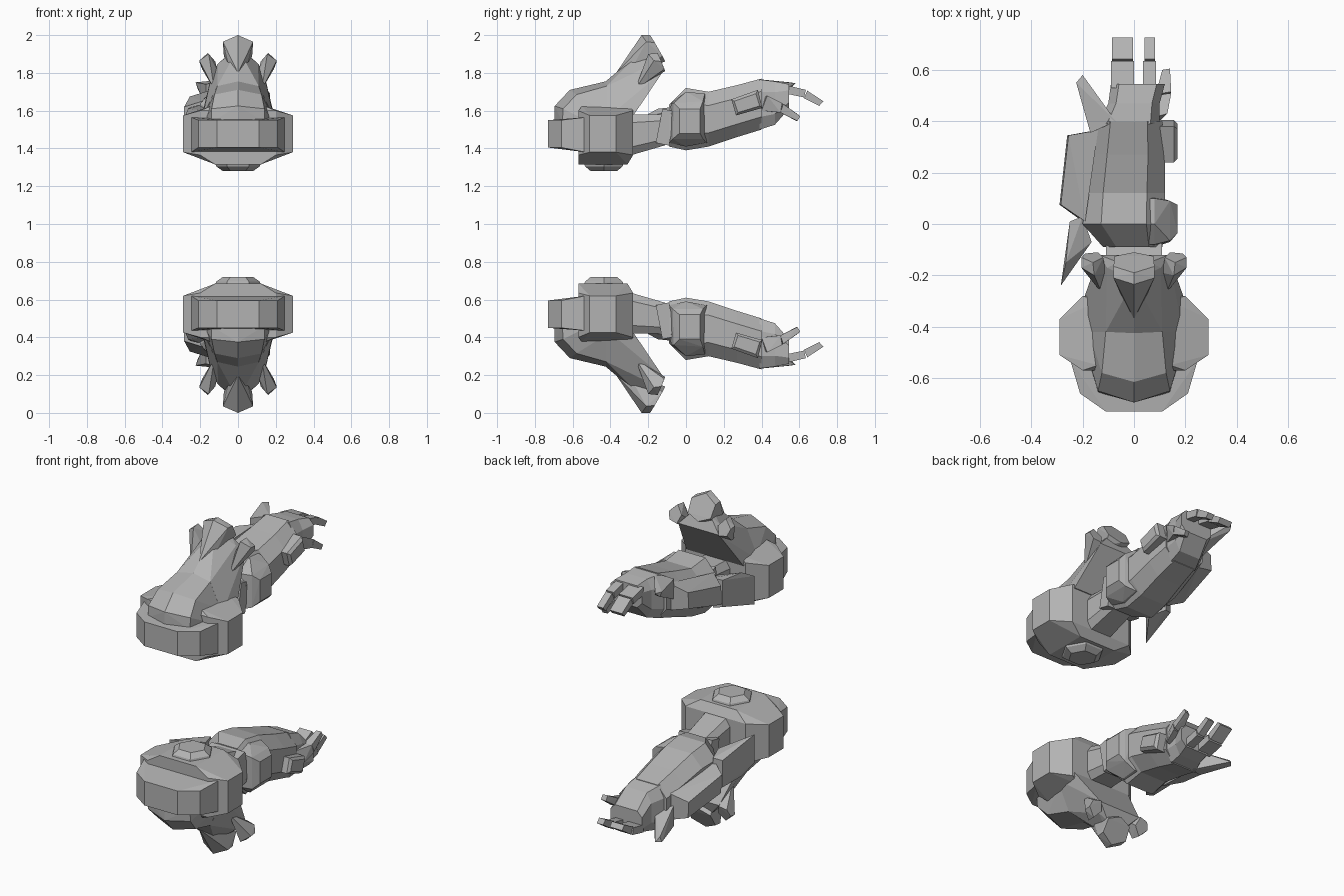
import bpy, bmesh, math

mat = bpy.data.materials.new("plain_grey")
mat.diffuse_color = (0.45, 0.45, 0.45, 1)


def finish(name, bm):
    """Make the part for the upper arm and its reflection for the lower arm."""
    bmesh.ops.recalc_face_normals(bm, faces=bm.faces)
    for prefix in ("upper_", "lower_"):
        me = bpy.data.meshes.new(prefix + name)
        bm.to_mesh(me)
        me.materials.append(mat)
        ob = bpy.data.objects.new(prefix + name, me)
        bpy.context.collection.objects.link(ob)
        for v in bm.verts:
            v.co.z = 2 - v.co.z
        bmesh.ops.reverse_faces(bm, faces=bm.faces)
    bm.free()


def hull(name, pts, sym=False):
    """Faceted solid around a few points, optionally symmetric in x."""
    pts = set(pts) | ({(-x, y, z) for x, y, z in pts} if sym else set())
    bm = bmesh.new()
    for p in sorted(pts):
        bm.verts.new(p)
    res = bmesh.ops.convex_hull(bm, input=bm.verts)
    junk = {g for g in res["geom_interior"] + res["geom_unused"] if isinstance(g, bmesh.types.BMVert)}
    bmesh.ops.delete(bm, geom=list(junk), context='VERTS')
    bmesh.ops.dissolve_limit(bm, angle_limit=math.radians(3), verts=bm.verts, edges=bm.edges)
    finish(name, bm)


def loft(name, sections, cx=0.55, cz=0.5):
    """Eight-sided tube; each section is y, x low, x high, z low, z high."""
    bm = bmesh.new()
    rings = []
    for y, x0, x1, z0, z1 in sections:
        mx, mz = (x0 + x1) / 2, (z0 + z1) / 2
        hx, hz = (x1 - x0) / 2, (z1 - z0) / 2
        c = [(1, cz), (cx, 1), (-cx, 1), (-1, cz), (-1, -cz), (-cx, -1), (cx, -1), (1, -cz)]
        rings.append([bm.verts.new((mx + a * hx, y, mz + b * hz)) for a, b in c])
    for r, s in zip(rings, rings[1:]):
        for i in range(8):
            j = (i + 1) % 8
            bm.faces.new((r[i], r[j], s[j], s[i]))
    bm.faces.new(rings[0])
    bm.faces.new(rings[-1])
    finish(name, bm)


def slab(x0, x1, side):
    """Side-view outline stretched between two x positions."""
    return [(x, y, z) for x in (x0, x1) for y, z in side]


# Shoulder block, with tapering sides
hull("shoulder_block",
     [(.29, y, z) for y in (-.51, -.37) for z in (1.38, 1.575)]
     + [(.14, y, 1.625) for y in (-.55, -.30)]
     + [(.12, y, 1.315) for y in (-.57, -.31)]
     + [(.20, y, z) for y in (-.57, -.28) for z in (1.365, 1.60)], True)
# Band wrapped round the front of the shoulder
hull("shoulder_band",
     [(x, y, z) for x, y in ((.11, -.73), (.21, -.66)) for z in (1.405, 1.55)]
     + [(.248, y, z) for y in (-.53, -.45) for z in (1.38, 1.565)], True)
# Six-sided boss on the outer end of the shoulder
hull("shoulder_boss",
     [(r * math.cos(i * math.pi / 3), -.435 + r * math.sin(i * math.pi / 3), z)
      for i in range(6) for r, z in ((.12, 1.32), (.115, 1.305), (.08, 1.28))])

# Crest: rounded front and swept-back upright part
hull("crest_front",
     [(0, -.695, 1.54), (.14, -.655, 1.54), (0, -.695, 1.625), (.14, -.65, 1.61),
      (0, -.615, 1.71), (.125, -.58, 1.685), (0, -.425, 1.755), (.11, -.42, 1.73),
      (.17, -.55, 1.56), (.19, -.38, 1.56)], True)
hull("crest_blade",
     [(0, -.425, 1.755), (.11, -.42, 1.73), (.19, -.42, 1.56), (.19, -.275, 1.58),
      (.135, -.12, 1.81), (.105, -.17, 1.85), (.06, -.15, 1.89), (0, -.22, 1.93)], True)
# Horns: a six-sided end tapering to a point
hull("centre_horn",
     [(0, -.37, 1.80), (.04, -.30, 1.80), (0, -.235, 2), (.08, -.21, 1.965), (.06, -.17, 1.85),
      (0, -.19, 2), (.08, -.165, 1.96), (.075, -.125, 1.89), (0, -.11, 1.86)], True)
for s, side in ((-1, "left"), (1, "right")):
    hull(side + "_horn",
         [(s * x, y, z) for x, y, z in
          ((.125, -.27, 1.71), (.11, -.19, 1.81), (.155, -.20, 1.90), (.205, -.17, 1.865),
           (.16, -.15, 1.905), (.205, -.13, 1.86), (.19, -.115, 1.82), (.14, -.11, 1.81),
           (.12, -.13, 1.86))])

# Upper arm and elbow collar
loft("upper_arm", [(-.34, -.10, .10, 1.35, 1.58), (-.10, -.085, .085, 1.42, 1.58)], .7, .6)
hull("elbow_collar", slab(-.11, .11, [(-.125, 1.61), (-.055, 1.595), (-.09, 1.415), (-.16, 1.43)]))

# Forearm running into the palm
loft("forearm", [(-.09, -.12, .11, 1.41, 1.63), (0, -.20, .12, 1.39, 1.72),
                 (.12, -.19, .12, 1.41, 1.70), (.27, -.17, .12, 1.46, 1.735),
                 (.40, -.15, .11, 1.50, 1.77)])
loft("palm", [(.39, -.14, .10, 1.50, 1.765), (.47, -.10, .10, 1.525, 1.755),
              (.545, -.09, .12, 1.61, 1.74)], .7)
# Raised elbow segment and wrist box on the inner side
hull("elbow_guard", slab(.08, .17, [(-.035, 1.48), (-.035, 1.61), (.075, 1.61), (.075, 1.48)])
     + slab(.08, .14, [(-.07, 1.45), (-.065, 1.64), (.09, 1.65), (.09, 1.45)])
     + slab(.03, .08, [(-.09, 1.43), (-.08, 1.64), (0, 1.70), (.10, 1.69), (.11, 1.43), (0, 1.41)]))
hull("wrist_box", slab(.06, .155, [(.24, 1.66), (.265, 1.575), (.405, 1.615), (.38, 1.71)])
     + slab(.06, .17, [(.255, 1.65), (.275, 1.59), (.39, 1.625), (.37, 1.69)]))
# Outer forearm plate, swept elbow fin and wrist spike
hull("forearm_plate",
     [(-.29, .075, 1.51), (-.285, .075, 1.62), (-.26, .345, 1.58), (-.255, .345, 1.675),
      (-.20, .01, 1.48), (-.19, .01, 1.65), (-.15, .365, 1.55), (-.14, .365, 1.71)])
hull("elbow_fin",
     [(-.285, -.24, 1.39), (-.285, -.24, 1.56), (-.265, -.15, 1.61), (-.25, .01, 1.62),
      (-.25, .01, 1.46), (-.20, .03, 1.63), (-.20, .03, 1.45), (-.165, -.07, 1.60),
      (-.165, -.07, 1.44)])
hull("wrist_spike",
     [(-.20, .58, 1.745), (-.225, .55, 1.75), (-.215, .555, 1.72), (-.17, .355, 1.74),
      (-.17, .36, 1.62), (-.07, .40, 1.765), (-.08, .41, 1.64)])

# Fingers, each with two segments
for name, x0, x1 in (("wide", -.09, 0), ("narrow", .035, .085)):
    hull(name + "_finger_base",
         slab(x0, x1, [(.53, 1.735), (.635, 1.71), (.625, 1.67), (.53, 1.69)]))
    hull(name + "_finger_tip",
         slab(x0 + .005, x1 - .003, [(.642, 1.706), (.727, 1.65), (.705, 1.625), (.625, 1.666)]))
# Thumb bent outward, in two segments
hull("thumb_base",
     [(.06, .41, 1.67), (.10, .40, 1.60), (.13, .43, 1.68), (.08, .50, 1.64),
      (.145, .51, 1.64), (.08, .49, 1.59), (.14, .50, 1.59)])
hull("thumb_tip",
     [(.085, .505, 1.64), (.145, .515, 1.635), (.085, .495, 1.595), (.14, .50, 1.59),
      (.11, .60, 1.575), (.14, .605, 1.57), (.11, .585, 1.545), (.14, .59, 1.545)])
